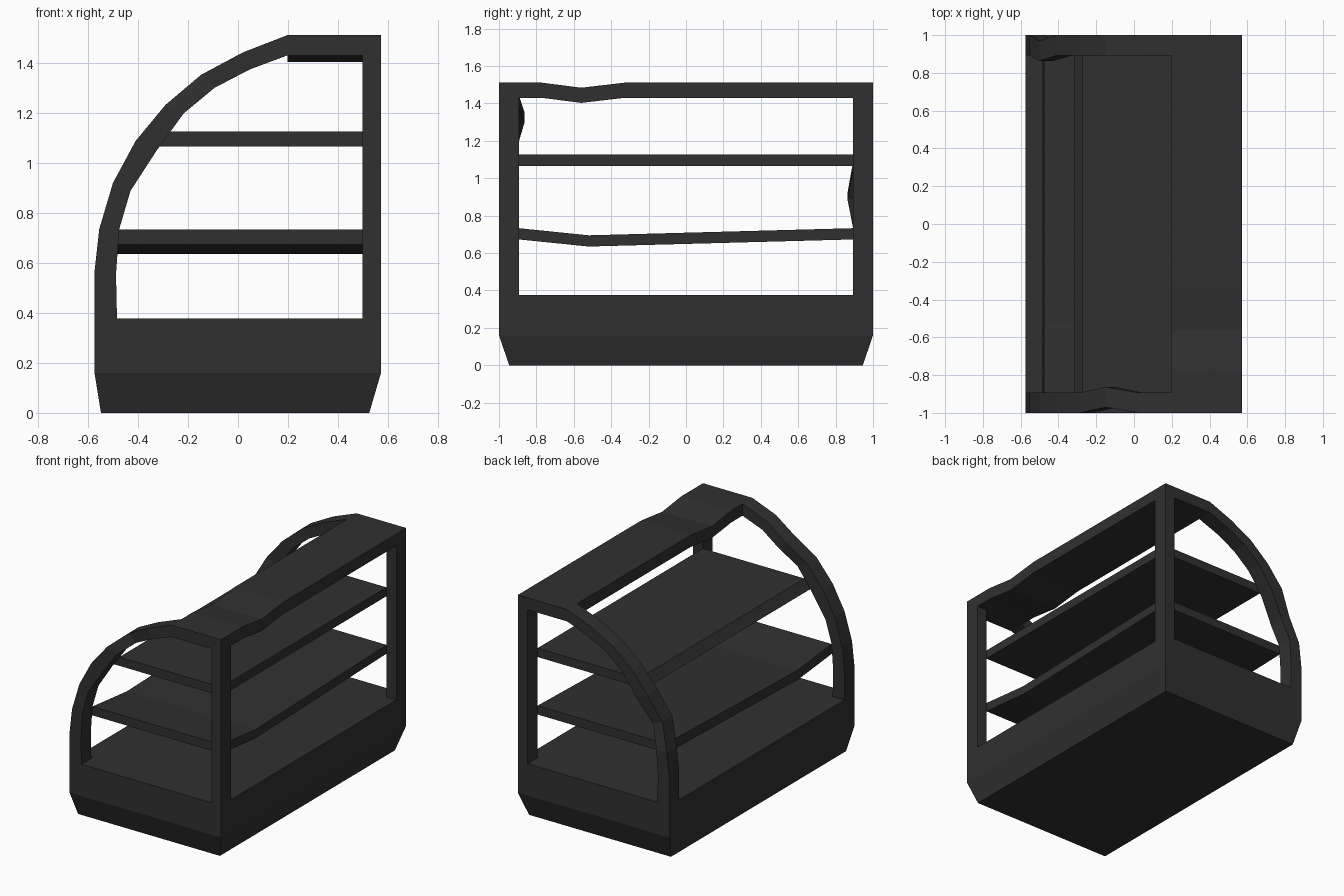
import bpy, bmesh

if "Cube" in bpy.data.objects:
    bpy.data.objects.remove(bpy.data.objects["Cube"])

mat = bpy.data.materials.new("charcoal_grey")
mat.diffuse_color = (0.03, 0.03, 0.03, 1)
mat.use_nodes = True
mat.node_tree.nodes["Principled BSDF"].inputs["Base Color"].default_value = mat.diffuse_color


def loft(name, sections):
    """Closed solid through a row of equal-length cross-sections."""
    bm = bmesh.new()
    rings = [[bm.verts.new(p) for p in s] for s in sections]
    for a, b in zip(rings, rings[1:]):
        n = len(a)
        for i in range(n):
            j = (i + 1) % n
            bm.faces.new((a[i], a[j], b[j], b[i]))
    bm.faces.new(rings[0])
    bm.faces.new(rings[-1])
    bmesh.ops.recalc_face_normals(bm, faces=bm.faces)
    me = bpy.data.meshes.new(name)
    bm.to_mesh(me)
    bm.free()
    me.materials.append(mat)
    ob = bpy.data.objects.new(name, me)
    bpy.context.collection.objects.link(ob)
    return ob


def rect(x0, x1, y, z):
    return [(x0, -y, z), (x1, -y, z), (x1, y, z), (x0, y, z)]


# Base with tapered foot
loft("base", [rect(-0.548, 0.525, 0.945, 0), rect(-0.574, 0.572, 1, 0.16),
              rect(-0.574, 0.572, 1, 0.377)])

# Side frames: outer and inner outline of the arch, top rail and back post
arch = [((-0.574, 0.377), (-0.484, 0.377)), ((-0.574, 0.565), (-0.488, 0.555)),
        ((-0.555, 0.735), (-0.475, 0.735)), ((-0.50, 0.92), (-0.43, 0.888)),
        ((-0.41, 1.087), (-0.325, 1.05)), ((-0.29, 1.232), (-0.217, 1.198)),
        ((-0.148, 1.352), (-0.094, 1.30)), ((0.02, 1.442), (0.048, 1.374)),
        ((0.198, 1.511), (0.198, 1.43)), ((0.572, 1.511), (0.498, 1.43)),
        ((0.572, 0.377), (0.498, 0.377))]


def side_frame(name, y0, y1, bent, shift):
    secs = []
    for i, ((ox, oz), (ix, iz)) in enumerate(arch):
        d = shift if i == bent else 0
        secs.append([(ox, y0 + d, oz), (ox, y1 + d, oz),
                     (ix, y1 + d, iz), (ix, y0 + d, iz)])
    loft(name, secs)


side_frame("front_side_frame", -1, -0.893, 6, 0.03)
side_frame("back_side_frame", 0.893, 1, 3, -0.03)


# Shelves and top, each sagging at given points along y
def board(name, xt, xb, x1, top, thick, sag):
    loft(name, [[(xt, y, top - s), (x1, y, top - s),
                 (x1, y, top - s - thick), (xb, y, top - s - thick)]
                for y, s in sag])


E = 0.893
board("upper_shelf", -0.272, -0.316, 0.498, 1.126, 0.06, [(-E, 0), (E, 0)])
board("lower_shelf", -0.476, -0.484, 0.498, 0.733, 0.06,
      [(-E, 0), (-0.52, 0.038), (E, 0)])
board("top_panel", 0.198, 0.198, 0.572, 1.511, 0.081,
      [(-E, 0), (-0.77, 0), (-0.56, 0.027), (-0.33, 0), (E, 0)])
